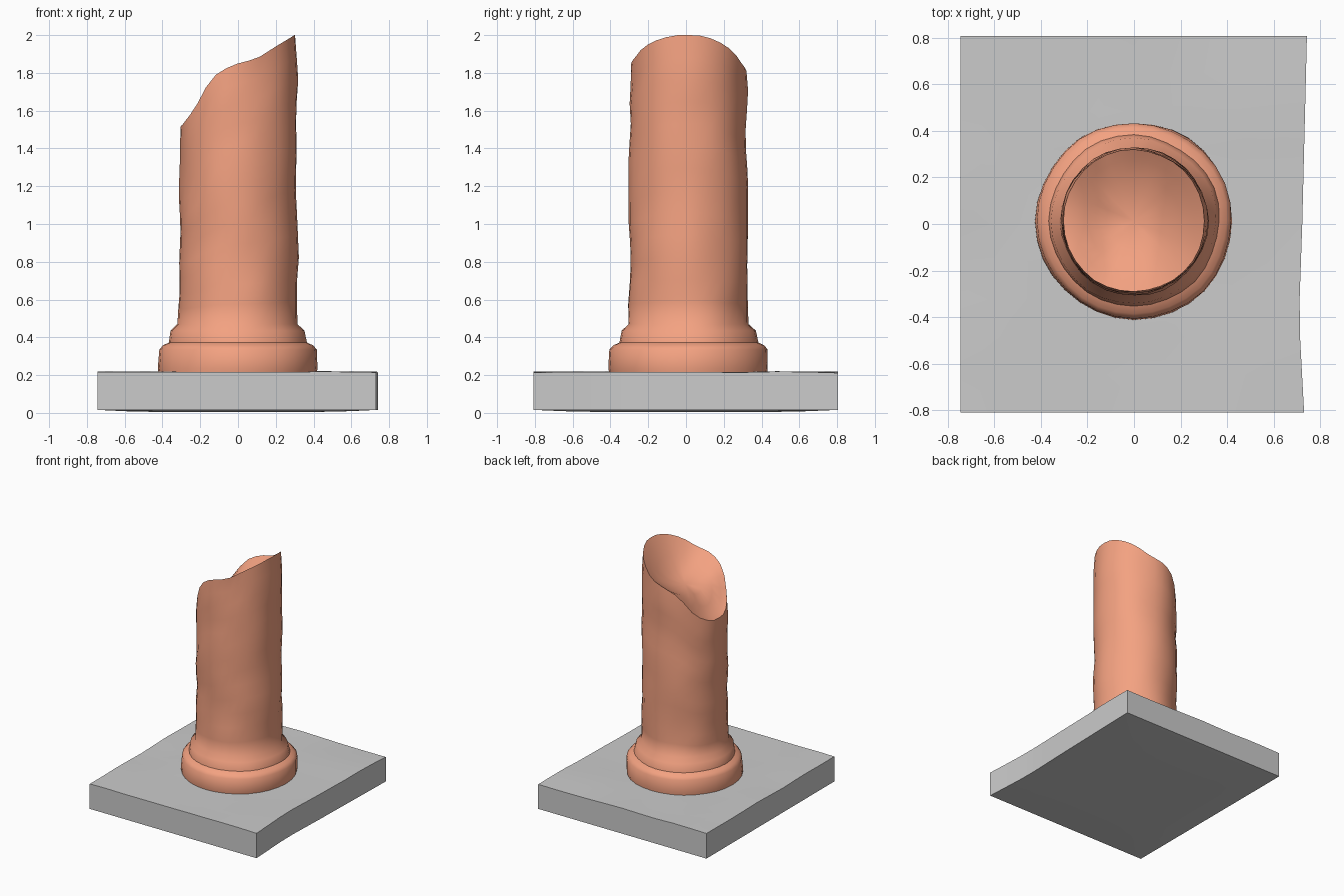
import bpy, bmesh, math, random
from mathutils import noise, Vector

if "Cube" in bpy.data.objects:
    bpy.data.objects.remove(bpy.data.objects["Cube"])

random.seed(4)


def interp(pts, t):
    """Piecewise linear lookup."""
    if t <= pts[0][0]:
        return pts[0][1]
    for (a, va), (b, vb) in zip(pts, pts[1:]):
        if t <= b:
            return va + (vb - va) * (t - a) / (b - a)
    return pts[-1][1]


def finish(bm, name, angle):
    bmesh.ops.recalc_face_normals(bm, faces=bm.faces)
    mesh = bpy.data.meshes.new(name)
    bm.to_mesh(mesh)
    bm.free()
    ob = bpy.data.objects.new(name, mesh)
    bpy.context.collection.objects.link(ob)
    bpy.ops.object.select_all(action='DESELECT')
    bpy.context.view_layer.objects.active = ob
    ob.select_set(True)
    bpy.ops.object.shade_smooth_by_angle(angle=math.radians(angle))
    return ob


# Worn stone slab: a box with a subdivided, slightly uneven surface
RIGHT_EDGE = [(-0.81, 0.73), (-0.4, 0.708), (0.0, 0.722), (0.805, 0.742)]
bm = bmesh.new()
bmesh.ops.create_cube(bm, size=2)
bmesh.ops.subdivide_edges(bm, edges=bm.edges[:], cuts=9, use_grid_fill=True)
for v in bm.verts:
    x, y, z = v.co
    py = -0.808 + (y + 1) / 2 * 1.614
    px = -0.745 + (x + 1) / 2 * (interp(RIGHT_EDGE, py) + 0.745)
    n = noise.noise(Vector((px * 3, py * 3, z)))
    if z > 0:
        pz = 0.11 + z * (0.106 + 0.008 * n)
    else:
        pz = 0.11 + z * 0.1
        if z < -0.99:
            pz = 0.004 + 0.012 * max(abs(x), abs(y)) ** 4
    v.co = (px, py, pz)
finish(bm, "base_slab", 40)

# Broken column: stepped foot, round shaft, slanted and hollowed break
SEG = 32
FOOT = [(0.415, 0.19), (0.423, 0.235), (0.418, 0.335), (0.398, 0.358),
        (0.366, 0.372), (0.352, 0.435), (0.314, 0.47)]
BREAK = [(-0.30, 1.52), (-0.23, 1.61), (-0.16, 1.74), (-0.10, 1.81),
         (0.0, 1.85), (0.1, 1.875), (0.2, 1.94), (0.30, 2.0)]
CY = 0.013


def rim_height(x, y):
    return interp(BREAK, x) - 0.04 * max(0.0, y / 0.31) ** 2


def ring_point(bm, r, a, z, wear):
    n = noise.noise(Vector((math.cos(a) * 1.5, math.sin(a) * 1.5, z * 5)))
    r += wear * n
    return bm.verts.new((r * math.cos(a), CY + r * math.sin(a), z))


bm = bmesh.new()
angles = [2 * math.pi * i / SEG for i in range(SEG)]
rings = [[ring_point(bm, r, a, z, 0.012) for a in angles] for r, z in FOOT]

# Shaft rings rise towards the break line
STEPS = 13
for k in range(1, STEPS + 1):
    t = k / STEPS
    ring = []
    for a in angles:
        r = 0.313 - 0.008 * t ** 4
        top = rim_height(r * math.cos(a), r * math.sin(a))
        z = 0.47 + (top - 0.47) * t
        ring.append(ring_point(bm, r, a, z, 0.014 if k < STEPS else 0.006))
    rings.append(ring)

# Hollow of the break
for f in (0.85, 0.65, 0.4, 0.18):
    ring = []
    for a in angles:
        r = 0.305 * f
        x, y = r * math.cos(a), r * math.sin(a)
        z = rim_height(x, y) - 0.14 * (1 - f * f)
        ring.append(ring_point(bm, r, a, z, 0.006))
    rings.append(ring)

for lo, hi in zip(rings, rings[1:]):
    for i in range(SEG):
        j = (i + 1) % SEG
        bm.faces.new((lo[i], lo[j], hi[j], hi[i]))
bm.faces.new(rings[0])
centre = bm.verts.new((0, CY, rim_height(0, 0) - 0.14))
for i in range(SEG):
    bm.faces.new((rings[-1][i], rings[-1][(i + 1) % SEG], centre))
column = finish(bm, "broken_column", 50)

mat = bpy.data.materials.new("terracotta")
mat.diffuse_color = (0.90, 0.36, 0.22, 1)
mat.use_nodes = True
mat.node_tree.nodes["Principled BSDF"].inputs["Base Color"].default_value = mat.diffuse_color
column.data.materials.append(mat)
